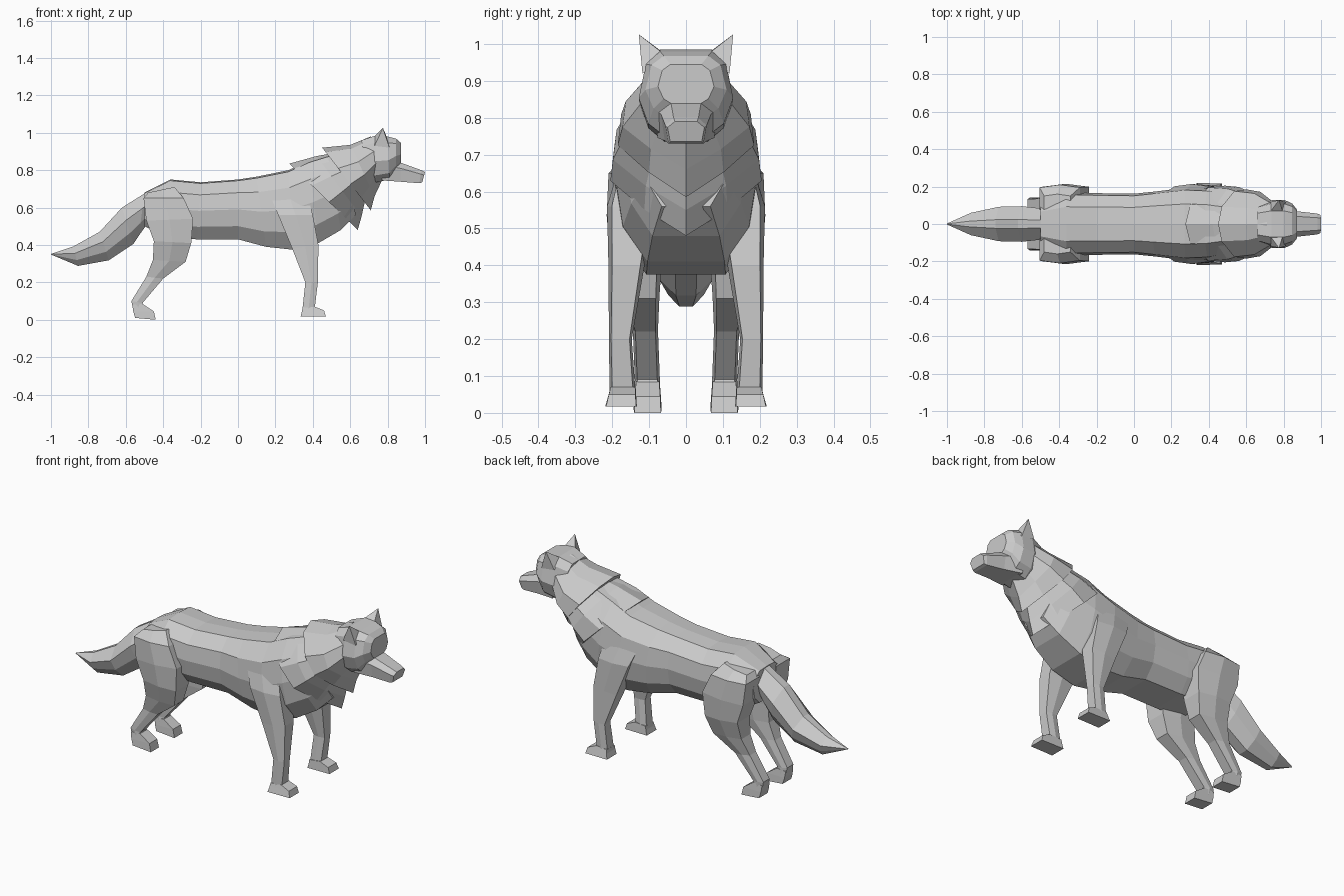
import bpy, bmesh

# Half cross-sections: (fraction from first edge to second edge, fraction of half width)
TORSO = [(0, 0), (.02, .55), (.22, .93), (.5, 1), (.78, .9), (1, .55)]
MANE = [(0, 0), (.07, .5), (.33, .95), (.58, 1), (.8, .55), (1, 0)]
HEAD = [(0, .55), (.15, .85), (.55, 1), (.85, .8), (1, .45)]
SNOUT = [(0, .6), (.3, 1), (1, .85)]
TAIL = [(0, .25), (.35, 1), (.7, .8), (1, .3)]
LEG = [(0, .8), (.5, 1), (1, .8)]
FOOT = [(0, .95), (1, 1)]


def make_object(name, bm):
    bmesh.ops.recalc_face_normals(bm, faces=bm.faces)
    mesh = bpy.data.meshes.new(name)
    bm.to_mesh(mesh)
    bm.free()
    obj = bpy.data.objects.new(name, mesh)
    bpy.context.collection.objects.link(obj)
    return obj


def loft(name, profile, rings, side=1):
    """Skin rings given as (x1, z1, x2, z2, half width, centre y)."""
    bm = bmesh.new()
    loops = []
    for x1, z1, x2, z2, w, *c in rings:
        yc = c[0] * side if c else 0
        half = [(t, f) for t, f in profile]
        loop = half + [(t, -f) for t, f in reversed(half) if f > 0]
        loops.append([bm.verts.new((x1 + (x2 - x1) * t, yc + w * f, z1 + (z2 - z1) * t))
                      for t, f in loop])
    n = len(loops[0])
    for a, b in zip(loops, loops[1:]):
        for i in range(n):
            j = (i + 1) % n
            bm.faces.new((a[i], a[j], b[j], b[i]))
    bm.faces.new(loops[0])
    bm.faces.new(loops[-1])
    bmesh.ops.remove_doubles(bm, verts=bm.verts, dist=.0005)
    return make_object(name, bm)


# Torso from rump to neck base
loft("body", TORSO, [
    (-.50, .68, -.50, .50, .12),
    (-.36, .75, -.38, .44, .168),
    (-.20, .735, -.22, .43, .165),
    (0, .75, 0, .43, .162),
    (.10, .765, .15, .39, .175),
    (.27, .80, .29, .375, .195),
    (.38, .85, .43, .41, .19),
    (.48, .88, .55, .48, .165),
    (.57, .89, .63, .56, .12)])

# Overlapping fur collars
loft("rear_mane", MANE, [
    (.275, .835, .64, .48, .205),
    (.42, .875, .66, .55, .198),
    (.58, .905, .68, .64, .165)])
loft("front_mane", MANE, [
    (.45, .92, .71, .585, .185),
    (.60, .935, .73, .66, .172),
    (.71, .98, .77, .745, .118)])

# Head and muzzle
loft("head", HEAD, [
    (.66, .96, .69, .74, .105),
    (.735, .985, .74, .735, .128),
    (.80, .98, .81, .75, .128),
    (.845, .968, .845, .80, .11),
    (.872, .945, .872, .835, .076)])
loft("muzzle", SNOUT, [
    (.77, .865, .77, .745, .09),
    (.87, .84, .87, .738, .068),
    (.98, .80, .97, .73, .056),
    (1.0, .79, .985, .735, .05)])

# Bushy tail
loft("tail", TAIL, [
    (-.46, .69, -.48, .52, .07),
    (-.50, .675, -.53, .45, .085),
    (-.62, .60, -.56, .405, .095),
    (-.74, .47, -.69, .318, .092),
    (-.88, .392, -.855, .288, .06),
    (-1.0, .352, -.998, .348, .003)])

for side, label in ((1, "left"), (-1, "right")):
    # Hind leg and paw
    loft(label + "_hind_leg", LEG, [
        (-.34, .71, -.48, .68, .05, .11),
        (-.29, .65, -.505, .65, .075, .135),
        (-.24, .54, -.49, .53, .08, .135),
        (-.25, .41, -.45, .42, .07, .135),
        (-.28, .31, -.455, .32, .05, .122),
        (-.40, .22, -.49, .23, .034, .11),
        (-.51, .09, -.57, .10, .034, .105),
        (-.50, .05, -.56, .05, .034, .103)], side)
    loft(label + "_hind_paw", FOOT, [
        (-.51, .085, -.565, .08, .033, .104),
        (-.45, .045, -.56, .045, .036, .104),
        (-.44, 0, -.55, .01, .038, .104)], side)
    # Front leg and paw
    loft(label + "_front_leg", LEG, [
        (.36, .71, .17, .67, .045, .13),
        (.40, .56, .215, .56, .064, .15),
        (.43, .40, .29, .38, .048, .162),
        (.427, .20, .36, .20, .031, .178),
        (.41, .06, .345, .06, .035, .172)], side)
    loft(label + "_front_paw", FOOT, [
        (.41, .07, .345, .065, .035, .171),
        (.46, .05, .342, .045, .038, .173),
        (.47, .017, .335, .017, .043, .176)], side)
    # Pointed ear
    bm = bmesh.new()
    pts = [(.80, .05, .965), (.81, .118, .92), (.73, .118, .93), (.725, .06, .975)]
    base = [bm.verts.new((x, y * side, z)) for x, y, z in pts]
    tip = bm.verts.new((.775, .128 * side, 1.026))
    bm.faces.new(base)
    for i in range(4):
        bm.faces.new((base[i], base[(i + 1) % 4], tip))
    make_object(label + "_ear", bm)
